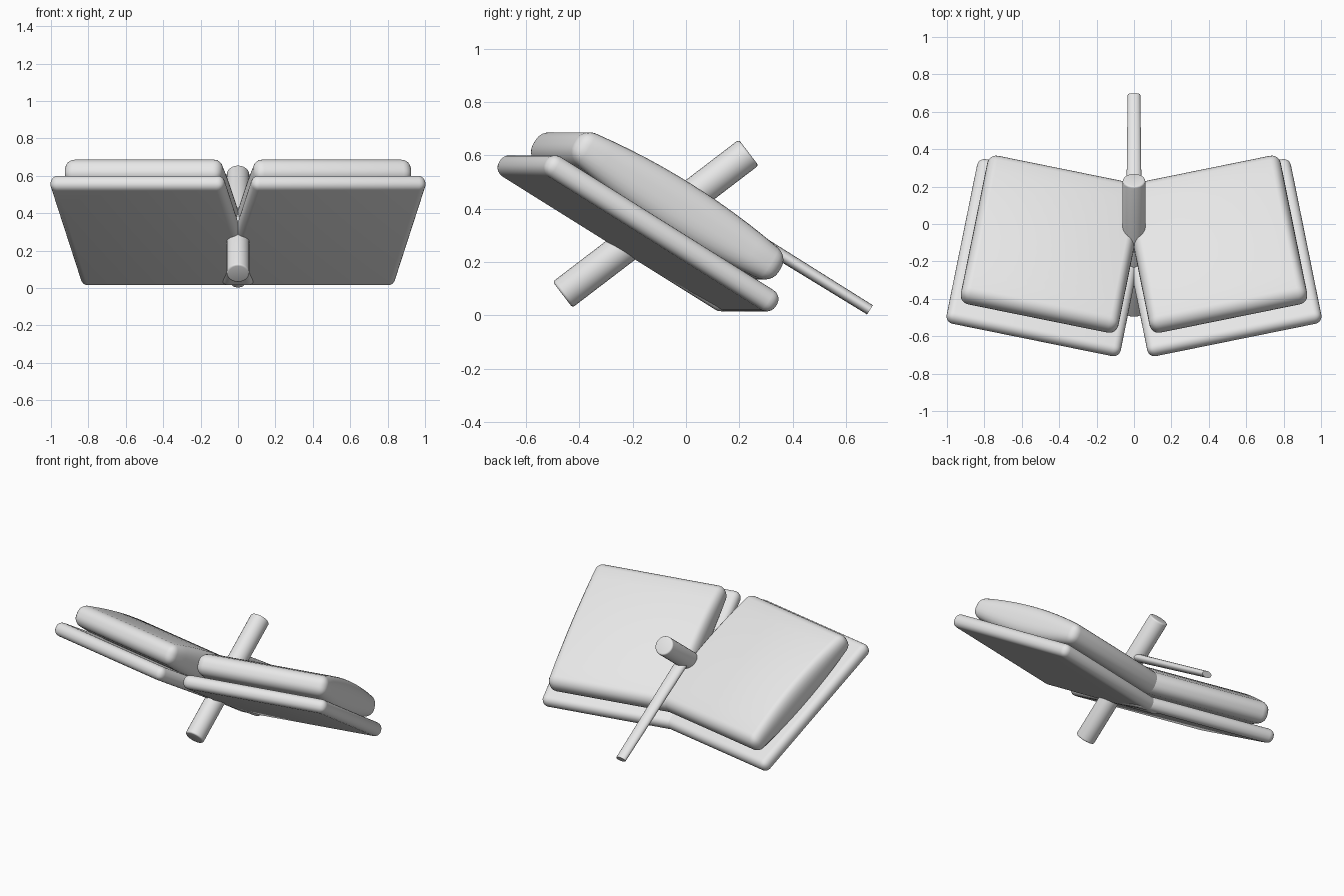
import bpy
import bmesh
import math
from mathutils import Matrix, Vector

if "Cube" in bpy.data.objects:
    bpy.data.objects.remove(bpy.data.objects["Cube"], do_unlink=True)

GREY = (0.8, 0.8, 0.8, 1.0)
grey = bpy.data.materials.new("light_grey")
grey.use_nodes = True
grey.diffuse_color = GREY
grey.node_tree.nodes["Principled BSDF"].inputs["Base Color"].default_value = GREY

TILT, YAW = -0.55, 0.2


def finish(name, bm, matrix, angle=40):
    mesh = bpy.data.meshes.new(name)
    bm.to_mesh(mesh)
    bm.free()
    mesh.materials.append(grey)
    obj = bpy.data.objects.new(name, mesh)
    bpy.context.collection.objects.link(obj)
    obj.matrix_world = matrix
    bpy.ops.object.select_all(action="DESELECT")
    obj.select_set(True)
    bpy.context.view_layer.objects.active = obj
    bpy.ops.object.shade_smooth_by_angle(angle=math.radians(angle))
    return obj


def slab(name, side, centre, size, radius, bulge=0.0):
    """Rounded block, tilted and turned outward, optionally thicker mid-length."""
    bm = bmesh.new()
    bmesh.ops.create_cube(bm, size=1)
    bmesh.ops.scale(bm, vec=size, verts=bm.verts)
    bmesh.ops.bevel(bm, geom=bm.edges[:], offset=radius, segments=5,
                    profile=0.5, affect="EDGES")
    if bulge:
        half = size[1] / 2
        for i in range(-5, 6):
            bmesh.ops.bisect_plane(bm, geom=bm.verts[:] + bm.edges[:] + bm.faces[:],
                                   plane_co=(0, i * half / 7, 0), plane_no=(0, 1, 0))
        for v in bm.verts:
            v.co.z *= 1 + 2 * bulge / size[2] * (1 - (v.co.y / half) ** 2)
    x, y, z = centre
    matrix = (Matrix.Translation((side * x, y, z))
              @ Matrix.Rotation(side * YAW, 4, "Z")
              @ Matrix.Rotation(TILT, 4, "X"))
    finish(name, bm, matrix)


def rod(name, start, end, r1, r2, flatten=1.0, bevel=0.0, sides=24):
    """Straight rod in the middle plane, running from start to end."""
    start, end = Vector(start), Vector(end)
    axis = end - start
    bm = bmesh.new()
    bmesh.ops.create_cone(bm, cap_ends=True, segments=sides, radius1=r1,
                          radius2=r2, depth=axis.length)
    bmesh.ops.scale(bm, vec=(1, flatten, 1), verts=bm.verts)
    if bevel:
        rims = [e for e in bm.edges if abs(e.verts[0].co.z - e.verts[1].co.z) < 1e-4]
        bmesh.ops.bevel(bm, geom=rims, offset=bevel, segments=3,
                        profile=0.5, affect="EDGES")
    turn = Matrix.Rotation(-math.atan2(axis.y, axis.z), 4, "X")
    finish(name, bm, Matrix.Translation((start + end) / 2) @ turn)


# Covers and page blocks, mirrored left and right
for label, side in (("left", 1), ("right", -1)):
    slab(label + "_cover", side, (0.455, -0.18, 0.307), (0.95, 1.035, 0.087), 0.04)
    slab(label + "_pages", side, (0.434, -0.108, 0.41), (0.86, 0.92, 0.12), 0.05, 0.038)

# Thick bar through the fold
rod("cross_bar", (0, -0.463, 0.077), (0, 0.235, 0.61), 0.061, 0.061, bevel=0.01)

# Thin flat marker trailing out of the back
rod("marker", (0, 0.02, 0.435), (0, 0.69, 0.02), 0.042, 0.034, flatten=0.6, sides=16)
